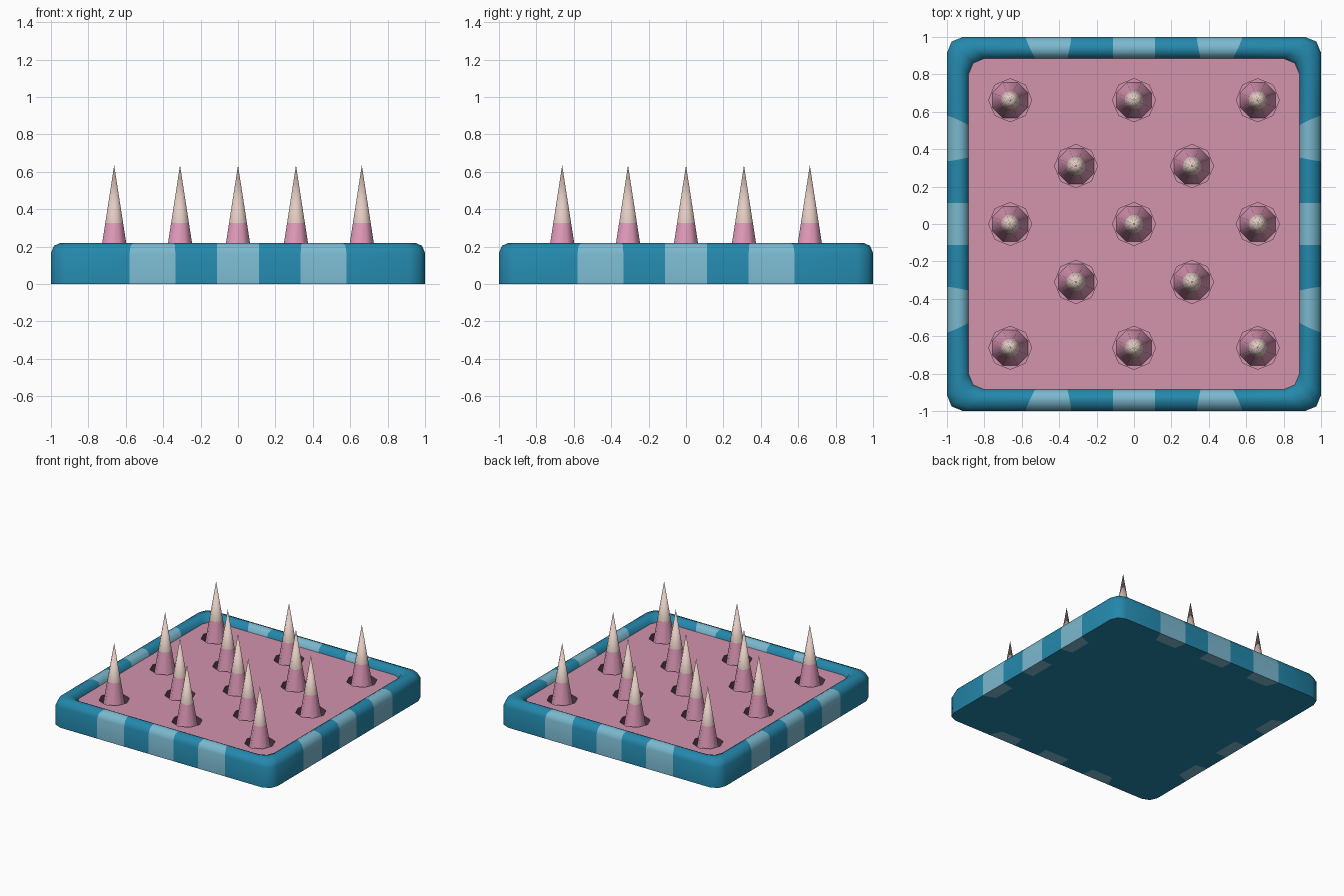
import bpy, bmesh, math

if "Cube" in bpy.data.objects:
    bpy.data.objects.remove(bpy.data.objects["Cube"])


def material(name, rgb):
    m = bpy.data.materials.new(name)
    lin = [((c / 255 + 0.055) / 1.055) ** 2.4 for c in rgb]
    m.diffuse_color = (*lin, 1)
    m.use_nodes = True
    m.node_tree.nodes["Principled BSDF"].inputs["Base Color"].default_value = m.diffuse_color
    return m


TEAL = material("teal", (36, 136, 172))
LIGHT = material("light teal", (122, 184, 206))
FLOOR = material("dusty pink", (210, 147, 172))
PINK = material("spike pink", (226, 155, 187))
TIP = material("pale tip", (226, 203, 193))
PLUM = material("dark plum", (100, 68, 82))


def finish(bm, name, mats, angle=50):
    me = bpy.data.meshes.new(name)
    bm.to_mesh(me)
    bm.free()
    for m in mats:
        me.materials.append(m)
    me.shade_smooth()
    me.set_sharp_from_angle(angle=math.radians(angle))
    ob = bpy.data.objects.new(name, me)
    bpy.context.collection.objects.link(ob)
    return ob


def outline(bm, inset, z, taper, r=0.085):
    """Rounded square ring: per side one corner arc point set and six stripe stations."""
    h = 1 - inset
    stations = [-0.58 + taper, -0.335 - taper * 0.4, -0.112, 0.112, 0.335 + taper * 0.4, 0.58 - taper]
    side = [(s, -h) for s in [-h + r] + stations + [h - r]]
    side.append((h - r * (1 - math.sqrt(0.5)), -h + r * (1 - math.sqrt(0.5))))
    pts = []
    for k in range(4):
        c, s = [(1, 0), (0, 1), (-1, 0), (0, -1)][k]
        pts += [(x * c - y * s, x * s + y * c) for x, y in side]
    return [bm.verts.new((x, y, z)) for x, y in pts]


# Striped tray: bottom, walls and rounded rim
FLOOR_Z = 0.172
profile = [(0.10, 0, 0.04), (0, 0, 0), (0, 0.165, 0), (0.016, 0.204, 0.005),
           (0.052, 0.22, 0.02), (0.075, 0.22, 0.03), (0.104, 0.205, 0.045),
           (0.115, FLOOR_Z, 0.05)]
bm = bmesh.new()
rings = [outline(bm, *p) for p in profile]
n = len(rings[0])
for a, b in zip(rings, rings[1:]):
    for i in range(n):
        j = (i + 1) % n
        f = bm.faces.new((a[i], a[j], b[j], b[i]))
        f.material_index = 1 if i % 9 in (1, 3, 5) else 0
bm.faces.new(rings[0][::-1])
finish(bm, "tray", [TEAL, LIGHT])

# Spike positions: a 3x3 grid plus four between
P, Q = 0.662, 0.31
spots = [(x, y) for x in (-P, 0, P) for y in (-P, 0, P)]
spots += [(x, y) for x in (-Q, Q) for y in (-Q, Q)]


def octagon(bm, x, y, z, r, turn=0.0):
    return [bm.verts.new((x + r * math.cos(math.tau * k / 8 + turn),
                          y + r * math.sin(math.tau * k / 8 + turn), z)) for k in range(8)]


# Floor with octagonal holes
BASE_Z = 0.02
bm = bmesh.new()
loops = [outline(bm, 0.115, FLOOR_Z, 0.05)]
loops += [octagon(bm, x, y, FLOOR_Z, 0.115) for x, y in spots]
edges = [bm.edges.new((l[i], l[(i + 1) % len(l)])) for l in loops for i in range(len(l))]
bmesh.ops.triangle_fill(bm, use_beauty=True, use_dissolve=False, edges=edges, normal=(0, 0, 1))
for f in bm.faces:
    f.normal_update()
    if f.normal.z < 0:
        f.normal_flip()
for top, (x, y) in zip(loops[1:], spots):
    low = octagon(bm, x, y, BASE_Z, 0.115)
    for k in range(8):
        j = (k + 1) % 8
        bm.faces.new((top[k], top[j], low[j], low[k])).material_index = 1
    bm.faces.new(low)
finish(bm, "floor_with_holes", [FLOOR, PLUM])

# Two-colour spikes
TOP_Z, SPLIT_Z, SLOPE = 0.635, 0.326, 0.167
for x, y in spots:
    bm = bmesh.new()
    low = octagon(bm, x, y, BASE_Z, SLOPE * (TOP_Z - BASE_Z), math.pi / 8)
    mid = octagon(bm, x, y, SPLIT_Z, SLOPE * (TOP_Z - SPLIT_Z), math.pi / 8)
    apex = bm.verts.new((x, y, TOP_Z))
    for k in range(8):
        j = (k + 1) % 8
        bm.faces.new((low[k], low[j], mid[j], mid[k]))
        bm.faces.new((mid[k], mid[j], apex)).material_index = 1
    finish(bm, "spike", [PINK, TIP], 60)
